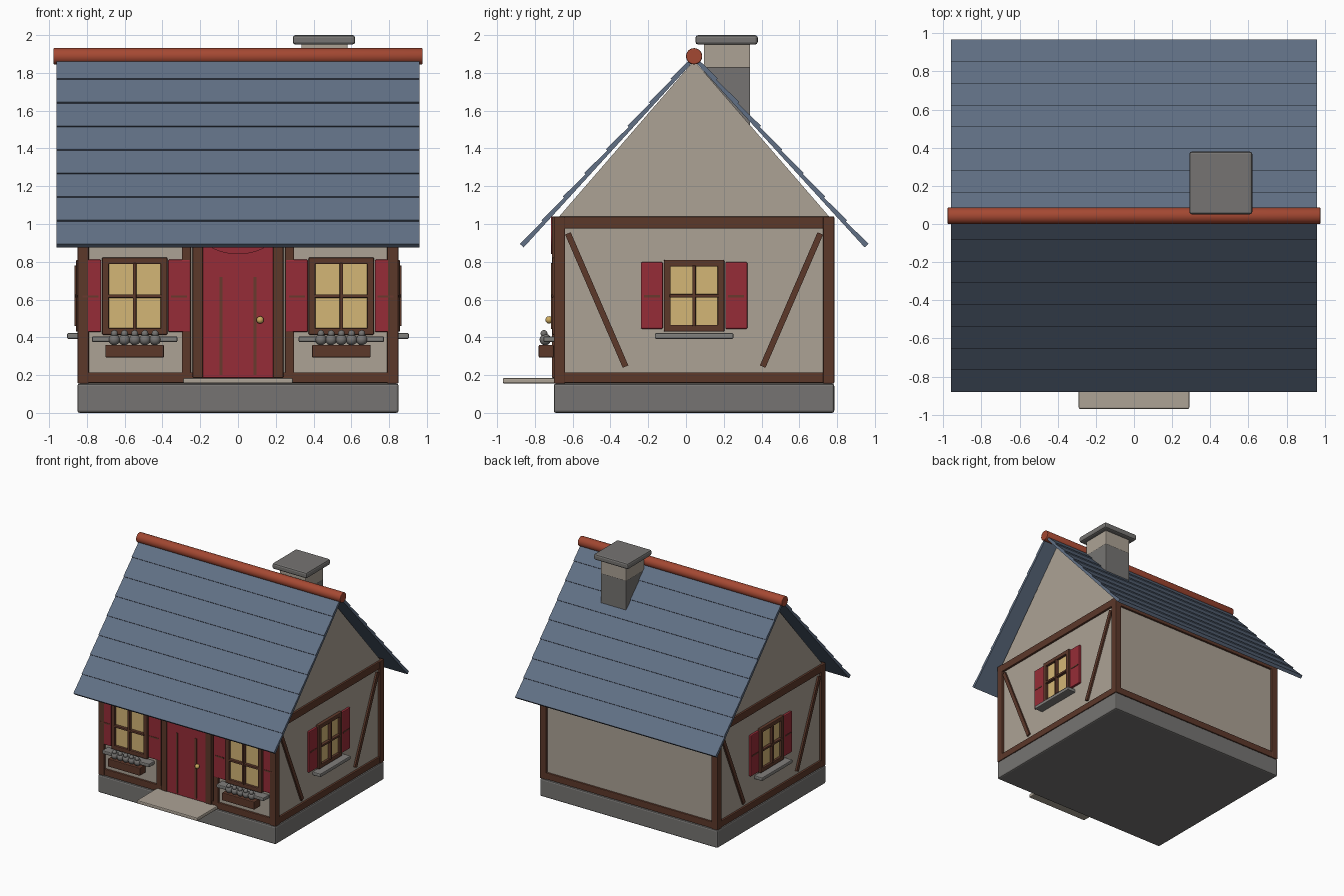
import bpy, bmesh, math
from mathutils import Matrix, Vector

if "Cube" in bpy.data.objects:
    bpy.data.objects.remove(bpy.data.objects["Cube"])

CY = 0.043  # depth centre of the house


def mat(name, r, g, b):
    m = bpy.data.materials.new(name)
    lin = [((c / 255 + 0.055) / 1.055) ** 2.4 for c in (r, g, b)]
    m.diffuse_color = (*lin, 1)
    m.use_nodes = True
    m.node_tree.nodes["Principled BSDF"].inputs["Base Color"].default_value = m.diffuse_color
    return m


STONE = mat("stone grey", 118, 116, 114)
PLASTER = mat("beige plaster", 172, 162, 149)
TIMBER = mat("brown timber", 92, 56, 42)
RED = mat("red paint", 150, 44, 55)
PANE = mat("warm window pane", 212, 182, 118)
SLATE = mat("blue slate", 97, 112, 133)
TILE = mat("terracotta", 164, 72, 50)
BRASS = mat("brass", 205, 170, 95)
SILL = mat("sill grey", 128, 126, 123)
GROOVE = mat("dark red brown", 104, 58, 45)


def finish(name, bm, m, bevel=0, smooth=False):
    bmesh.ops.recalc_face_normals(bm, faces=bm.faces)
    me = bpy.data.meshes.new(name)
    bm.to_mesh(me)
    bm.free()
    me.materials.append(m)
    ob = bpy.data.objects.new(name, me)
    bpy.context.collection.objects.link(ob)
    if bevel:
        mod = ob.modifiers.new("bevel", 'BEVEL')
        mod.width, mod.segments = bevel, 2
    if smooth:
        for p in me.polygons:
            p.use_smooth = len(p.vertices) < 5
    return ob


def box(name, x, y, z, m, bevel=0.006, M=Matrix()):
    bm = bmesh.new()
    size = Matrix.Diagonal((x[1] - x[0], y[1] - y[0], z[1] - z[0], 1))
    mid = Matrix.Translation((sum(x) / 2, sum(y) / 2, sum(z) / 2))
    bmesh.ops.create_cube(bm, size=1, matrix=M @ mid @ size)
    return finish(name, bm, m, bevel)


def prism(name, profile, x0, x1, m):
    """Extrude a (y, z) profile along x."""
    bm = bmesh.new()
    f = bm.faces.new([bm.verts.new((x0, y, z)) for y, z in profile])
    r = bmesh.ops.extrude_face_region(bm, geom=[f])
    bmesh.ops.translate(bm, vec=(x1 - x0, 0, 0),
                        verts=[v for v in r["geom"] if isinstance(v, bmesh.types.BMVert)])
    return finish(name, bm, m)


def cylinder(name, M, r, depth, m, seg=32, bevel=0):
    bm = bmesh.new()
    bmesh.ops.create_cone(bm, cap_ends=True, segments=seg, radius1=r, radius2=r, depth=depth, matrix=M)
    return finish(name, bm, m, bevel, True)


def ball(name, p, r, m, sub=2):
    bm = bmesh.new()
    bmesh.ops.create_icosphere(bm, subdivisions=sub, radius=r, matrix=Matrix.Translation(p))
    return finish(name, bm, m, 0, True)


# Foundation, walls with gables, door step
box("foundation", (-.85, .85), (-.70, .785), (0, .155), STONE, .012)
prism("walls", [(-.68, .15), (.766, .15), (.766, 1.03), (CY, 1.865), (-.68, 1.03)], -.83, .83, PLASTER)
box("door_step", (-.29, .29), (-.97, -.68), (.155, .185), PLASTER, .008)

# Timber frame: corner posts, rails, diagonal braces
for sx in (-1, 1):
    for y0, y1 in ((-.70, -.64), (.725, .785)):
        box("corner_post", sorted((sx * .79, sx * .85)), (y0, y1), (.155, 1.04), TIMBER)
    for z in ((.158, .215), (.975, 1.04)):
        box("side_rail", sorted((sx * .80, sx * .847)), (-.66, .75), z, TIMBER)
    for s in (-1, 1):
        a, b = Vector((CY + s * .668, .95)), Vector((CY + s * .363, .245))
        n = Vector((b.y - a.y, a.x - b.x)).normalized() * .016
        prism("brace", [a + n, b + n, b - n, a - n], sx * .82, sx * .845, TIMBER)
for y in ((-.697, -.65), (.735, .782)):
    for z in ((.158, .215), (.975, 1.04)):
        box("long_rail", (-.80, .80), y, z, TIMBER)

# Door with frame, planks, arch and knob
box("door", (-.19, .19), (-.705, -.66), (.185, .95), RED)
arch = Matrix.Translation((0, -.70, .94)) @ Matrix.Diagonal((1, 1, .54, 1)) @ Matrix.Rotation(math.pi / 2, 4, 'X')
cylinder("door_arch", arch, .185, .03, RED)
for s in (-1, 1):
    box("door_post", sorted((s * .185, s * .24)), (-.71, -.66), (.185, 1.04), TIMBER)
    box("wall_stud", sorted((s * .25, s * .297)), (-.697, -.66), (.20, 1.0), TIMBER)
    box("door_groove", (s * .09 - .009, s * .09 + .009), (-.708, -.70), (.20, .72), GROOVE, 0)
ball("door_knob", (.117, -.725, .492), .02, BRASS)


def window(M, w, z0, z1, sill):
    """Window facing local -y: frame, pane, bars, shutters, sill."""
    h, t, zm = w / 2, .036, (z0 + z1) / 2
    box("pane", (-h + .02, h - .02), (-.008, .01), (z0 + .02, z1 - .02), PANE, 0, M)
    for s in (-1, 1):
        box("frame_side", sorted((s * h, s * (h - t))), (-.028, .01), (z0, z1), TIMBER, .006, M)
        box("shutter", sorted((s * (h + .005), s * (h + .122))), (-.019, .01), (z0 + .015, z1 - .012), RED, .006, M)
        box("shutter_band", sorted((s * (h + .02), s * (h + .105))), (-.022, -.015),
            (zm - .008, zm + .004), GROOVE, 0, M)
    for a, b in ((z0, z0 + t), (z1 - t, z1)):
        box("frame_rail", (-h, h), (-.028, .01), (a, b), TIMBER, .006, M)
    box("bar_upright", (-.009, .009), (-.036, 0), (z0 + .03, z1 - .03), TIMBER, .004, M)
    box("bar_cross", (-h + .03, h - .03), (-.033, 0), (zm - .009, zm + .009), TIMBER, .004, M)
    box("sill", (-sill, sill), (-.075, .01), (z0 - .038, z0 - .008), SILL, .007, M)


# Side windows and front windows with flower boxes
for s in (-1, 1):
    window(Matrix.Translation((s * .83, CY, 0)) @ Matrix.Rotation(s * math.pi / 2, 4, 'Z'), .32, .43, .81, .208)
    cx = s * .547
    window(Matrix.Translation((cx, -.68, 0)), .345, .413, .823, .226)
    box("flower_box", (cx - .155, cx + .155), (-.78, -.70), (.293, .36), TIMBER)
    for i in range(5):
        x = cx + (i - 2) * .054
        ball("flower_leaves", (x, -.745, .388), .031, STONE)
        ball("flower_bloom", (x, -.752, .42), .019, STONE)

# Roof: stepped slate courses on both slopes
ROWS = 8
ridge, eave = Vector((0, 1.885)), Vector((.912, .885))
d = (eave - ridge) / ROWS
n = Vector((-d.y, d.x)).normalized()
for s in (-1, 1):
    prof = [ridge - n * .013, ridge + n * .006]
    for i in range(ROWS):
        prof += [ridge + d * (i + 1) + n * .015]
        if i < ROWS - 1:
            prof += [ridge + d * (i + 1) + n * .006]
    prof += [eave - n * .013]
    prism("roof_slope", [(CY + s * p.x, p.y) for p in prof], -.96, .96, SLATE)
    # Dark seam line under each course is left to the step itself
cylinder("ridge_tile", Matrix.Translation((0, CY, 1.888)) @ Matrix.Rotation(math.pi / 2, 4, 'Y'), .043, 1.956,
         TILE, 24, .006)

# Chimney: grey base, plaster top, stone cap
box("chimney_base", (.335, .58), (.095, .34), (1.45, 1.83), STONE, .005)
box("chimney_top", (.335, .58), (.095, .34), (1.825, 1.955), PLASTER, .005)
box("chimney_cap", (.29, .62), (.05, .38), (1.95, 2.0), STONE, .014)
